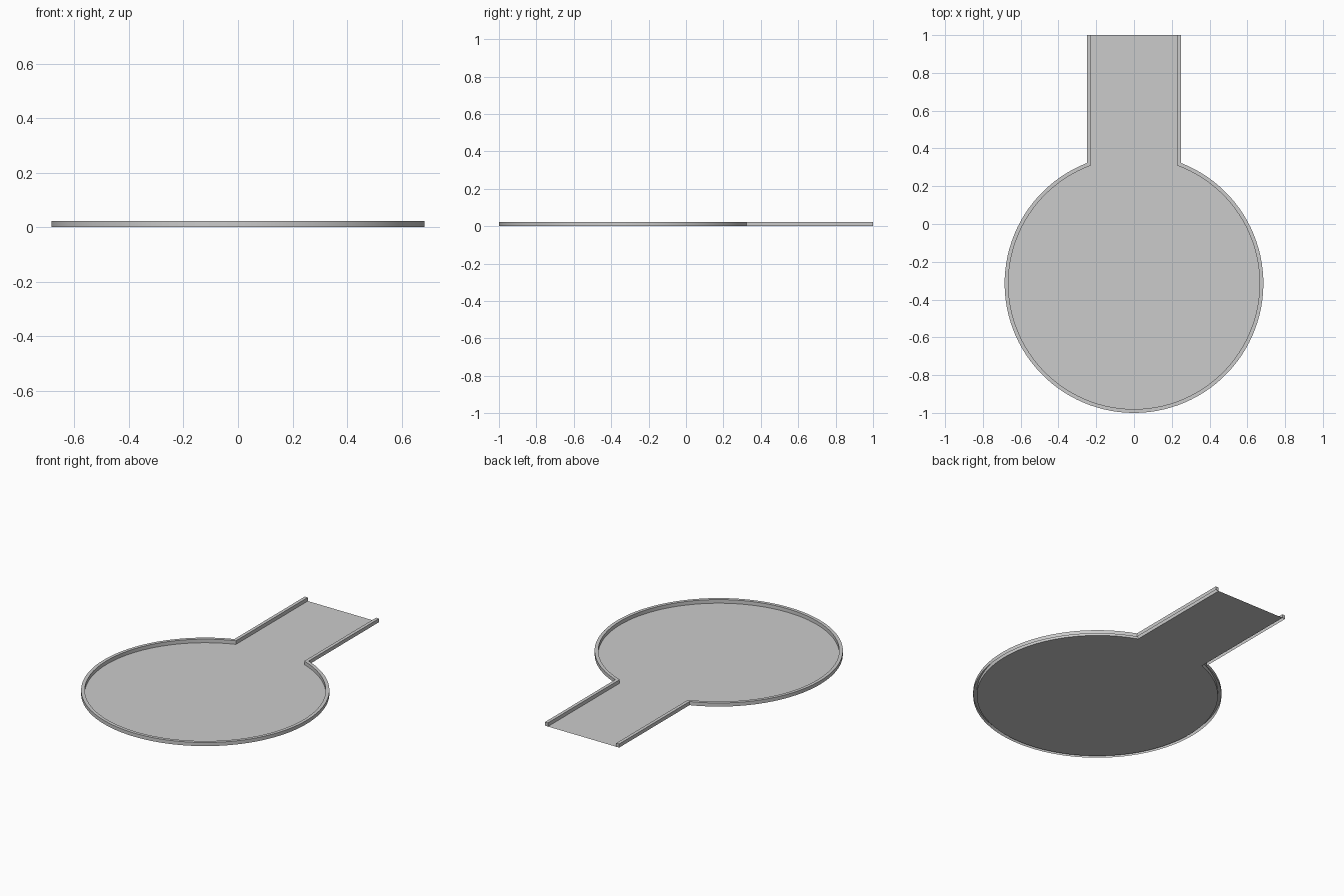
import bpy, bmesh, math

if "Cube" in bpy.data.objects:
    bpy.data.objects.remove(bpy.data.objects["Cube"])

CY = -0.315          # centre of the round area
R_OUT, R_IN = 0.685, 0.665
W_OUT, W_IN = 0.25, 0.23
H = 0.022            # curb height
END = 1.0
SEG = 96


def grey(name, v):
    m = bpy.data.materials.new(name)
    m.diffuse_color = (v, v, v, 1)
    m.use_nodes = True
    m.node_tree.nodes["Principled BSDF"].inputs["Base Color"].default_value = m.diffuse_color
    return m


def add_object(name, bm, mat=None):
    me = bpy.data.meshes.new(name)
    bm.to_mesh(me)
    bm.free()
    ob = bpy.data.objects.new(name, me)
    bpy.context.collection.objects.link(ob)
    if mat:
        me.materials.append(mat)
    return ob


def arc(r, w):
    # clockwise from the right mouth corner round to the left one
    a0 = math.acos(w / r)
    sweep = math.pi + 2 * a0
    return [(r * math.cos(a0 - sweep * i / SEG), CY + r * math.sin(a0 - sweep * i / SEG))
            for i in range(SEG + 1)]


def flat(name, pts, mat):
    bm = bmesh.new()
    f = bm.faces.new([bm.verts.new((x, y, 0)) for x, y in pts])
    f.normal_update()
    if f.normal.z < 0:
        f.normal_flip()
    return add_object(name, bm, mat)


dark = grey("asphalt", 0.55)
light = grey("pale_paint", 0.8)

# round floor
inner = arc(R_IN, W_IN)
flat("round_floor", inner, dark)

# striped approach, light and dark bands alternating
y0 = inner[0][1]
step = (END - y0) / 6
for i in range(6):
    a, b = y0 + i * step, y0 + (i + 1) * step
    flat(f"approach_band_{i + 1}", [(-W_IN, a), (W_IN, a), (W_IN, b), (-W_IN, b)],
         dark if i % 2 else light)

# raised curb around the floor, open underneath
outline_out = [(W_OUT, END)] + arc(R_OUT, W_OUT) + [(-W_OUT, END)]
outline_in = [(W_IN, END)] + inner + [(-W_IN, END)]
bm = bmesh.new()
rows = [[bm.verts.new((x, y, z)) for x, y in line]
        for line, z in ((outline_out, 0), (outline_out, H), (outline_in, H), (outline_in, 0))]
for p, q in zip(rows, rows[1:]):
    for i in range(len(p) - 1):
        bm.faces.new((p[i], q[i], q[i + 1], p[i + 1]))
bm.faces.new([r[0] for r in rows])
bm.faces.new([r[-1] for r in reversed(rows)])
bmesh.ops.recalc_face_normals(bm, faces=bm.faces)
bm.faces.ensure_lookup_table()
top = next(f for f in bm.faces if all(v.co.z > H / 2 for v in f.verts))
if top.normal.z < 0:
    bmesh.ops.reverse_faces(bm, faces=bm.faces)
curb = add_object("curb", bm, light)
bpy.context.view_layer.objects.active = curb
curb.select_set(True)
bpy.ops.object.shade_smooth_by_angle(angle=math.radians(30))
